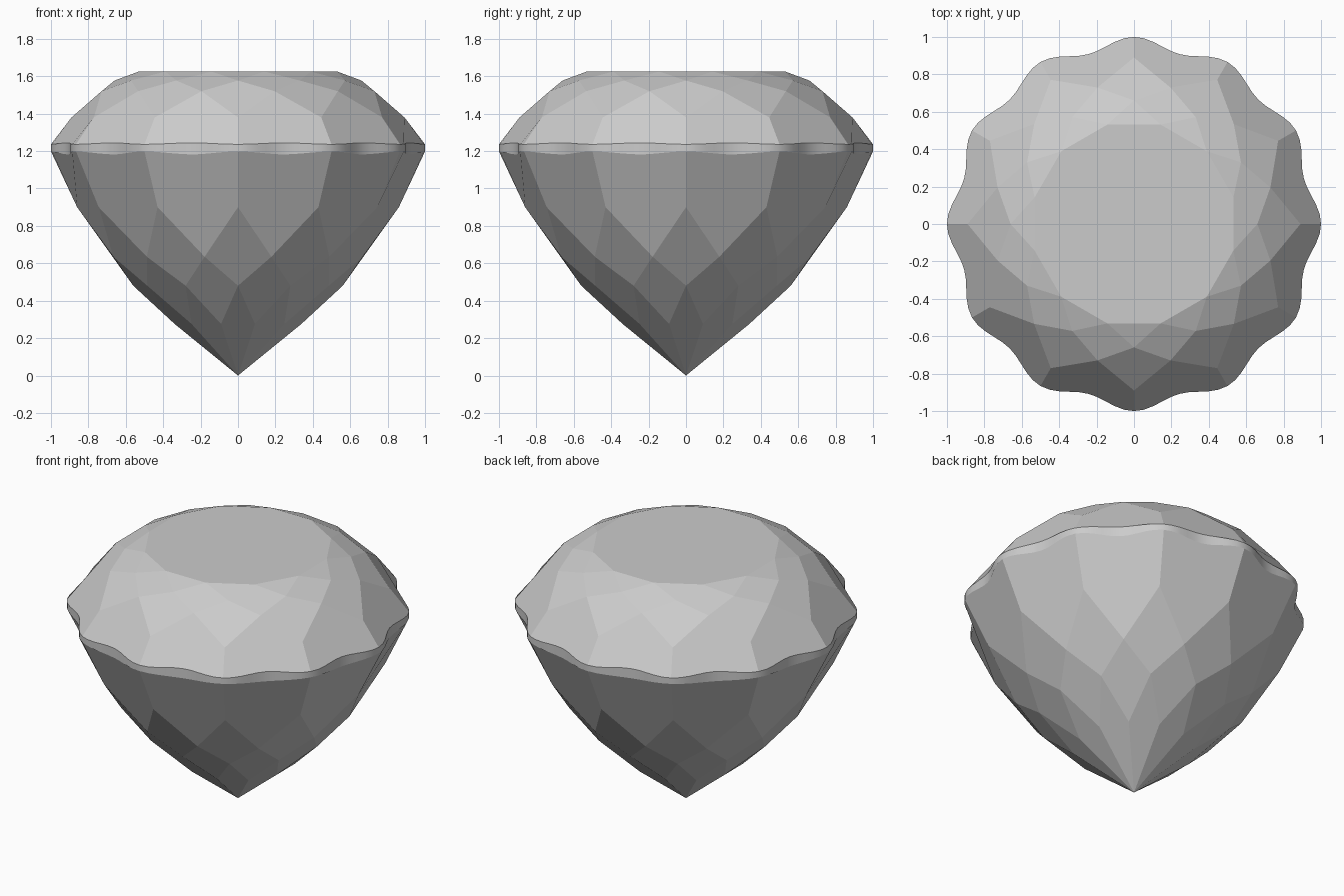
import bpy, bmesh
from math import sin, cos, pi, radians

if "Cube" in bpy.data.objects:
    bpy.data.objects.remove(bpy.data.objects["Cube"])

N = 12          # facet symmetry
SEG = 10        # girdle steps per lobe

bm = bmesh.new()

def vert(r, deg, z):
    a = radians(deg)
    return bm.verts.new((r * sin(a), -r * cos(a), z))

def ring(r, z, offset):
    return [vert(r, i * 30 + offset, z) for i in range(N)]

def girdle(z, amp):
    out = []
    for k in range(N * SEG):
        c = cos(2 * pi * k / SEG)
        out.append(vert(0.97 + 0.03 * c, 30 * k / SEG, z + amp * c))
    return out

# Crown rings
table = ring(0.55, 1.625, 15)
star = ring(0.66, 1.577, 0)
bezel = ring(0.755, 1.52, 15)
upper = ring(0.89, 1.38, 0)
# Scalloped girdle
g_top = girdle(1.24, -0.004)
g_bot = girdle(1.19, 0.008)
# Pavilion rings
lower = ring(0.86, 0.90, 0)
mid = ring(0.69, 0.635, 15)
main = ring(0.56, 0.48, 0)
tip = ring(0.35, 0.275, 15)
culet = vert(0, 0, 0)

bm.faces.new(table)
girdle_faces = []
for i in range(N):
    j, p = (i + 1) % N, i - 1
    span = [(i * SEG + k) % (N * SEG) for k in range(SEG + 1)]
    # Crown facets
    bm.faces.new((table[p], table[i], star[i]))
    bm.faces.new((table[i], star[i], bezel[i], star[j]))
    bm.faces.new((star[i], bezel[p], upper[i], bezel[i]))
    bm.faces.new([bezel[i], upper[i]] + [g_top[k] for k in span] + [upper[j]])
    # Girdle band
    for a, b in zip(span, span[1:]):
        girdle_faces.append(bm.faces.new((g_top[a], g_bot[a], g_bot[b], g_top[b])))
    # Pavilion facets
    bm.faces.new([mid[i], lower[i]] + [g_bot[k] for k in span] + [lower[j]])
    bm.faces.new((lower[i], mid[p], main[i], mid[i]))
    bm.faces.new((mid[i], main[i], tip[i], main[j]))
    bm.faces.new((main[i], tip[p], culet, tip[i]))

bmesh.ops.recalc_face_normals(bm, faces=bm.faces)

# Only the rippled girdle is smooth; its rims stay crisp
for f in girdle_faces:
    f.smooth = True
for e in bm.edges:
    if sum(f.smooth for f in e.link_faces) == 1:
        e.smooth = False

mesh = bpy.data.meshes.new("cut_gem")
bm.to_mesh(mesh)
bm.free()
gem = bpy.data.objects.new("cut_gem", mesh)
bpy.context.collection.objects.link(gem)
